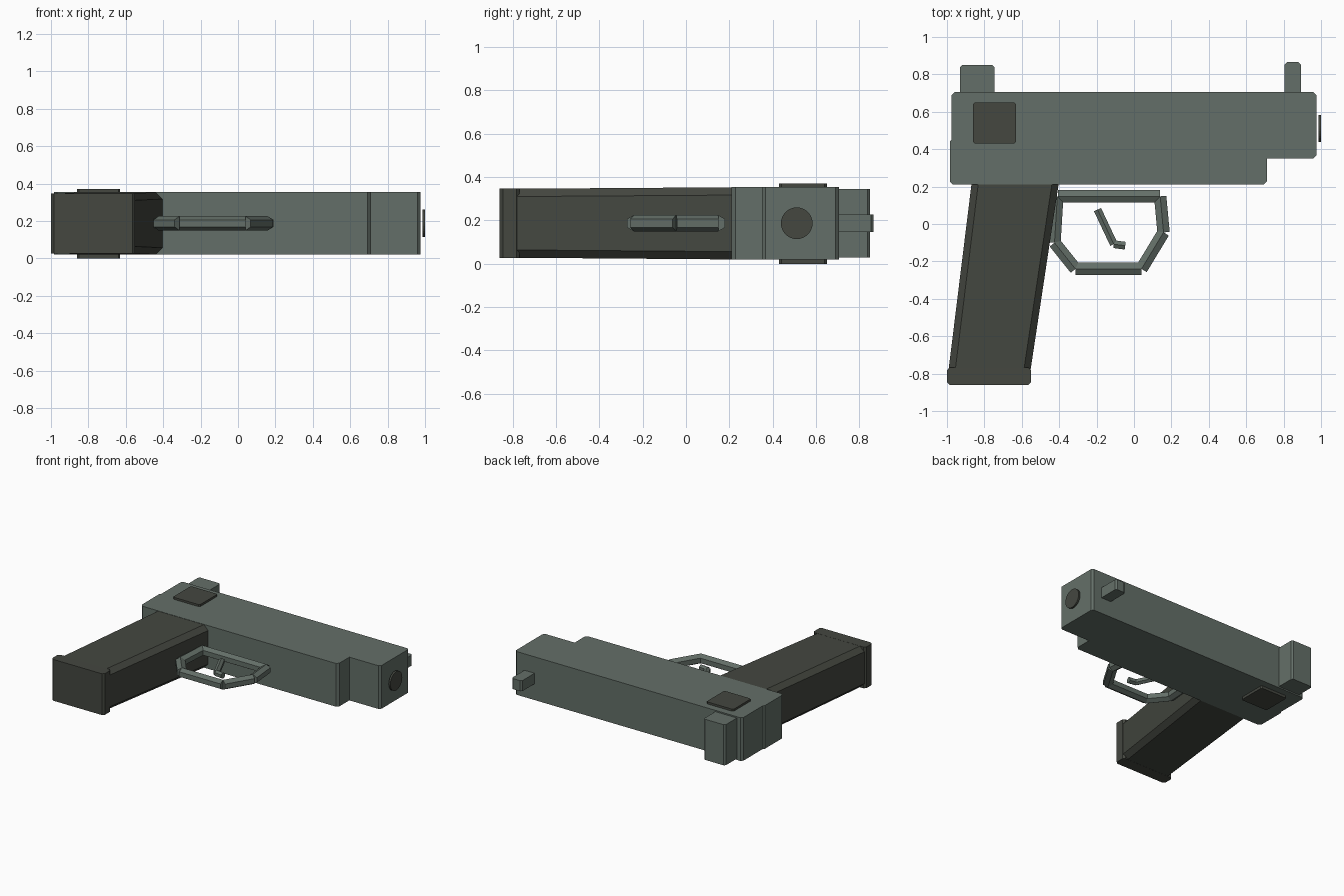
import bpy, bmesh
from mathutils import Vector

if "Cube" in bpy.data.objects:
    bpy.data.objects.remove(bpy.data.objects["Cube"])

ZC = 0.187  # middle plane of the model


def material(name, rgb):
    m = bpy.data.materials.new(name)
    m.diffuse_color = (*rgb, 1)
    m.use_nodes = True
    m.node_tree.nodes["Principled BSDF"].inputs["Base Color"].default_value = m.diffuse_color
    return m


STEEL = material("grey green steel", (0.127, 0.159, 0.138))
DARK = material("dark grip", (0.058, 0.063, 0.051))


def loft(name, loops, mat):
    """Solid skinned between two matching loops of points."""
    bm = bmesh.new()
    a, b = [[bm.verts.new(p) for p in loop] for loop in loops]
    n = len(a)
    bm.faces.new(a)
    bm.faces.new(b)
    for i in range(n):
        j = (i + 1) % n
        bm.faces.new((a[i], a[j], b[j], b[i]))
    bmesh.ops.recalc_face_normals(bm, faces=bm.faces)
    me = bpy.data.meshes.new(name)
    bm.to_mesh(me)
    bm.free()
    me.materials.append(mat)
    ob = bpy.data.objects.new(name, me)
    bpy.context.collection.objects.link(ob)
    return ob


def cut_rect(u0, u1, v0, v1, c):
    """Rectangle outline with chamfered corners."""
    return [(u0 + c, v0), (u1 - c, v0), (u1, v0 + c), (u1, v1 - c),
            (u1 - c, v1), (u0 + c, v1), (u0, v1 - c), (u0, v0 + c)]


def block(name, x0, x1, y0, y1, z0, z1, c, mat):
    outline = cut_rect(x0, x1, y0, y1, c)
    return loft(name, [[(x, y, z) for x, y in outline] for z in (z0, z1)], mat)


def cylinder(name, p, q, r, sides, mat):
    p, q = Vector(p), Vector(q)
    bpy.ops.mesh.primitive_cylinder_add(vertices=sides, radius=r, depth=(q - p).length,
                                        location=(p + q) / 2)
    ob = bpy.context.object
    ob.name = name
    # keep one corner of the cross-section pointing straight up
    side = (q - p).normalized()
    up = Vector((0, 0, 1))
    x = up.cross(side)
    rot = ob.rotation_euler.to_matrix()
    rot.col[0], rot.col[1], rot.col[2] = x, -up, side
    if rot.determinant() < 0:
        rot.col[0] = -x
    ob.rotation_euler = rot.to_euler()
    ob.data.materials.append(mat)
    return ob


def bars(name, path, r):
    """Chain of six-sided bars along a path in the middle plane."""
    for i, (p, q) in enumerate(zip(path, path[1:])):
        cylinder(f"{name}_{i + 1}", (*p, ZC), (*q, ZC), r, 6, STEEL)


# Slide, frame and sights
block("slide", -0.975, 0.975, 0.35, 0.705, 0.02, 0.355, 0.016, STEEL)
block("frame", -0.985, 0.71, 0.21, 0.46, 0.02, 0.355, 0.018, STEEL)
block("rear_sight", -0.93, -0.745, 0.69, 0.85, 0.03, 0.345, 0.012, STEEL)
block("front_sight", 0.805, 0.892, 0.69, 0.865, 0.146, 0.228, 0.012, STEEL)

# Side panel showing on both faces
block("side_panel", -0.86, -0.63, 0.43, 0.65, 0.0, 0.371, 0.01, DARK)

# Slanted grip with chamfered long edges, and its base
top = [(x, 0.22, z) for x, z in cut_rect(-0.868, -0.402, 0.02, 0.353, 0.036)]
bottom = [(x, -0.80, z) for x, z in cut_rect(-0.994, -0.556, 0.028, 0.346, 0.036)]
loft("grip", [top, bottom], DARK)
block("grip_base", -1.0, -0.55, -0.86, -0.768, 0.027, 0.347, 0.015, DARK)

# Muzzle disc
cylinder("muzzle_disc", (0.986, 0.511, ZC), (1.0, 0.511, ZC), 0.073, 32, DARK)

# Trigger guard and trigger
bars("trigger_guard", [(-0.405, 0.148), (0.14, 0.148), (0.158, -0.045), (0.04, -0.24),
                       (-0.313, -0.24), (-0.425, -0.10), (-0.41, 0.148)], 0.038)
bars("trigger", [(-0.195, 0.077), (-0.108, -0.108), (-0.047, -0.116)], 0.024)
